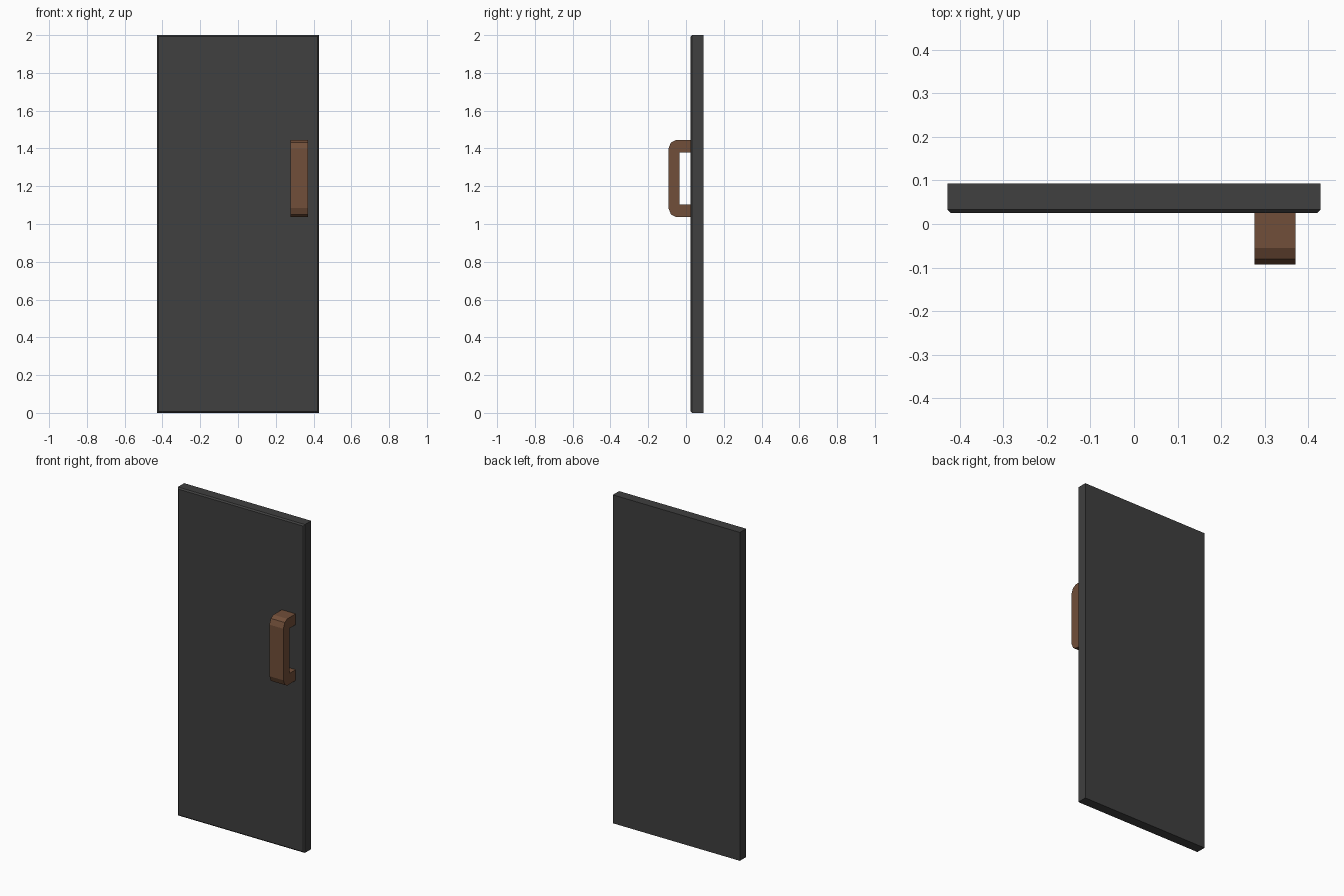
import bpy, bmesh

if "Cube" in bpy.data.objects:
    bpy.data.objects.remove(bpy.data.objects["Cube"])


def material(name, rgb):
    m = bpy.data.materials.new(name)
    m.diffuse_color = (*rgb, 1)
    m.use_nodes = True
    m.node_tree.nodes["Principled BSDF"].inputs["Base Color"].default_value = m.diffuse_color
    return m


def add_object(name, bm, mat):
    bmesh.ops.recalc_face_normals(bm, faces=bm.faces)
    me = bpy.data.meshes.new(name)
    bm.to_mesh(me)
    bm.free()
    me.materials.append(mat)
    ob = bpy.data.objects.new(name, me)
    bpy.context.collection.objects.link(ob)
    return ob


charcoal = material("charcoal", (0.05, 0.05, 0.05))
brown = material("brown wood", (0.165, 0.077, 0.041))

# Door panel: slab with a small chamfer around the front face only
FRONT, BACK = 0.025, 0.093
bm = bmesh.new()
bmesh.ops.create_cube(bm, size=1)
for v in bm.verts:
    v.co = (v.co.x * 0.856, BACK if v.co.y > 0 else FRONT, (v.co.z + 0.5) * 2)
front_edges = [e for e in bm.edges if all(abs(v.co.y - FRONT) < 1e-4 for v in e.verts)]
bmesh.ops.bevel(bm, geom=front_edges, offset=0.008, segments=1, affect='EDGES')
add_object("door_panel", bm, charcoal)

# Handle: C-shaped side profile (y, height from handle middle), mirrored and extruded along x
MID = 1.241
upper_outer = [(FRONT, 0.203), (-0.055, 0.203), (-0.080, 0.190), (-0.093, 0.157)]
upper_inner = [(-0.034, 0.137), (FRONT, 0.137)]
mirror = lambda pts: [(y, -z) for y, z in reversed(pts)]
profile = upper_outer + mirror(upper_outer) + mirror(upper_inner) + upper_inner
bm = bmesh.new()
face = bm.faces.new([bm.verts.new((0.277, y, MID + z)) for y, z in profile])
ext = bmesh.ops.extrude_face_region(bm, geom=[face])
bmesh.ops.translate(bm, vec=(0.094, 0, 0),
                    verts=[g for g in ext["geom"] if isinstance(g, bmesh.types.BMVert)])
add_object("pull_handle", bm, brown)
